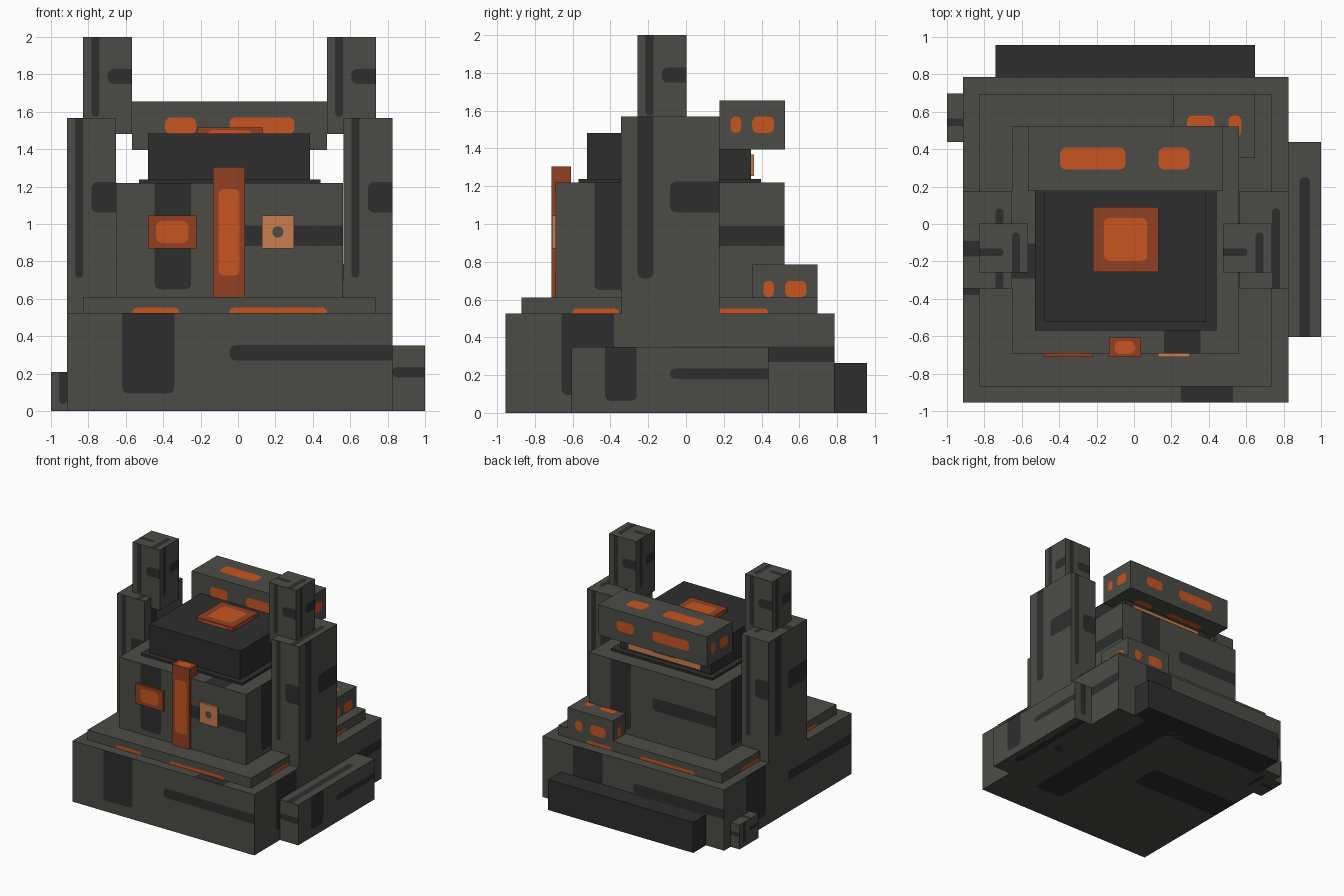
import bpy, math
from mathutils import Vector
from mathutils.geometry import delaunay_2d_cdt

if "Cube" in bpy.data.objects:
    bpy.data.objects.remove(bpy.data.objects["Cube"])


def material(name, rgb):
    m = bpy.data.materials.new(name)
    m.diffuse_color = (*rgb, 1)
    m.use_nodes = True
    m.node_tree.nodes["Principled BSDF"].inputs["Base Color"].default_value = m.diffuse_color
    return m


GREY = material("stone grey", (0.071, 0.072, 0.062))
DARK = material("charcoal", (0.0265, 0.0265, 0.0265))
ORANGE = material("bright orange", (0.58, 0.089, 0.0145))
RUST = material("rust orange", (0.287, 0.051, 0.0176))
PALE = material("pale orange", (0.59, 0.205, 0.078))

# Inlay patterns as face fractions: u0, u1, v0, v1
STONE = [(.17, .33, .18, 1), (.5, 1, .515, .67)]
WINDOWS = [(.17, .33, .335, .67), (.5, .835, .335, .67)]
PANEL = [(.17, .83, .17, .83)]
HOLE = [(.33, .67, .33, .67)]

# Outward normal, u direction and v direction of each box side
SIDES = [((0, -1, 0), (1, 0, 0), (0, 0, 1)), ((0, 1, 0), (-1, 0, 0), (0, 0, 1)),
         ((1, 0, 0), (0, 1, 0), (0, 0, 1)), ((-1, 0, 0), (0, -1, 0), (0, 0, 1)),
         ((0, 0, 1), (-1, 0, 0), (0, -1, 0)), ((0, 0, -1), (-1, 0, 0), (0, 1, 0))]


def rounded(patch, w, h):
    """Outline of one inlay; corners lying on the box edge stay square."""
    u0, u1, v0, v1 = patch
    x0, x1, y0, y1 = u0 * w, u1 * w, v0 * h, v1 * h
    r = min(.03, .45 * (x1 - x0), .45 * (y1 - y0))
    pts = []
    for x, y, sx, sy, start in ((x0, y0, 1, 1, 180), (x1, y0, -1, 1, 270),
                                (x1, y1, -1, -1, 0), (x0, y1, 1, -1, 90)):
        if (x == x1 and u1 == 1) or (y == y1 and v1 == 1):
            pts.append(Vector((x, y)))
            continue
        for k in range(4):
            a = math.radians(start + 30 * k)
            pts.append(Vector((x + sx * r + r * math.cos(a), y + sy * r + r * math.sin(a))))
    return pts


def box(name, x, y, z, base, inlay=None, pattern=()):
    """Box whose six sides carry the inlay pattern as cut faces."""
    centre = Vector((sum(x) / 2, sum(y) / 2, sum(z) / 2))
    half = Vector((x[1] - x[0], y[1] - y[0], z[1] - z[0])) / 2
    verts, faces, mats = [], [], []
    for side in SIDES:
        n, u, v = (Vector(d) for d in side)
        size = lambda d: 2 * sum(abs(d[i]) * half[i] for i in range(3))
        w, h = size(u), size(v)
        origin = centre + n * size(n) / 2 - u * w / 2 - v * h / 2
        pts = [Vector(p) for p in ((0, 0), (w, 0), (w, h), (0, h))]
        loops = [[0, 1, 2, 3]]
        for patch in pattern:
            outline = rounded(patch, w, h)
            loops.append(list(range(len(pts), len(pts) + len(outline))))
            pts += outline
        cut = delaunay_2d_cdt(pts, [], loops, 1, 1e-5)
        first = len(verts)
        verts += [origin + u * p.x + v * p.y for p in cut[0]]
        for f, owners in zip(cut[2], cut[5]):
            faces.append([first + i for i in f])
            mats.append(1 if any(o > 0 for o in owners) else 0)
    mesh = bpy.data.meshes.new(name)
    mesh.from_pydata(verts, [], faces)
    mesh.materials.append(base)
    if inlay:
        mesh.materials.append(inlay)
    mesh.polygons.foreach_set("material_index", mats)
    mesh.update()
    ob = bpy.data.objects.new(name, mesh)
    bpy.context.collection.objects.link(ob)
    return ob


# Stepped base
box("base", (-.915, .825), (-.955, .785), (0, .525), GREY, DARK, STONE)
box("lit_step", (-.83, .735), (-.87, .695), (.437, .61), GREY, ORANGE, WINDOWS)
box("right_block", (.65, 1), (-.605, .438), (0, .35), GREY, DARK, STONE)
box("left_block", (-1, -.74), (.438, .697), (0, .21), GREY, DARK, STONE)
box("rear_block", (-.74, .648), (.7, .958), (0, .263), DARK)
box("rear_cabin", (.212, .648), (.352, .695), (.525, .785), GREY, ORANGE, WINDOWS)

# Main body and side pillars with towers
box("body", (-.652, .562), (-.692, .522), (.525, 1.22), GREY, DARK, STONE)
for side, px, tx in (("left", -.915, -.828), ("right", .563, .475)):
    box(side + "_pillar", (px, px + .262), (-.345, .177), (.525, 1.568), GREY, DARK, STONE)
    box(side + "_tower", (tx, tx + .262), (-.258, .002), (1.48, 2), GREY, DARK, STONE)

# Head block with plates
box("head_plinth", (-.53, .44), (-.57, .397), (1.15, 1.238), DARK)
box("head", (-.482, .386), (-.523, .345), (1.238, 1.483), DARK)
box("head_top_plate", (-.22, .13), (-.256, .092), (1.44, 1.515), RUST, ORANGE, PANEL)
box("head_rear_plate", (-.39, .3), (.3, .361), (1.255, 1.367), PALE, GREY, HOLE)
box("rear_bar", (-.567, .475), (.177, .524), (1.395, 1.655), GREY, ORANGE, WINDOWS)

# Front plates and post
box("front_post", (-.134, .037), (-.712, -.608), (.605, 1.305), RUST, ORANGE, PANEL)
box("front_left_plate", (-.482, -.22), (-.71, -.62), (.87, 1.045), RUST, ORANGE, PANEL)
box("front_right_plate", (.127, .3), (-.71, -.62), (.87, 1.045), PALE, GREY, HOLE)
